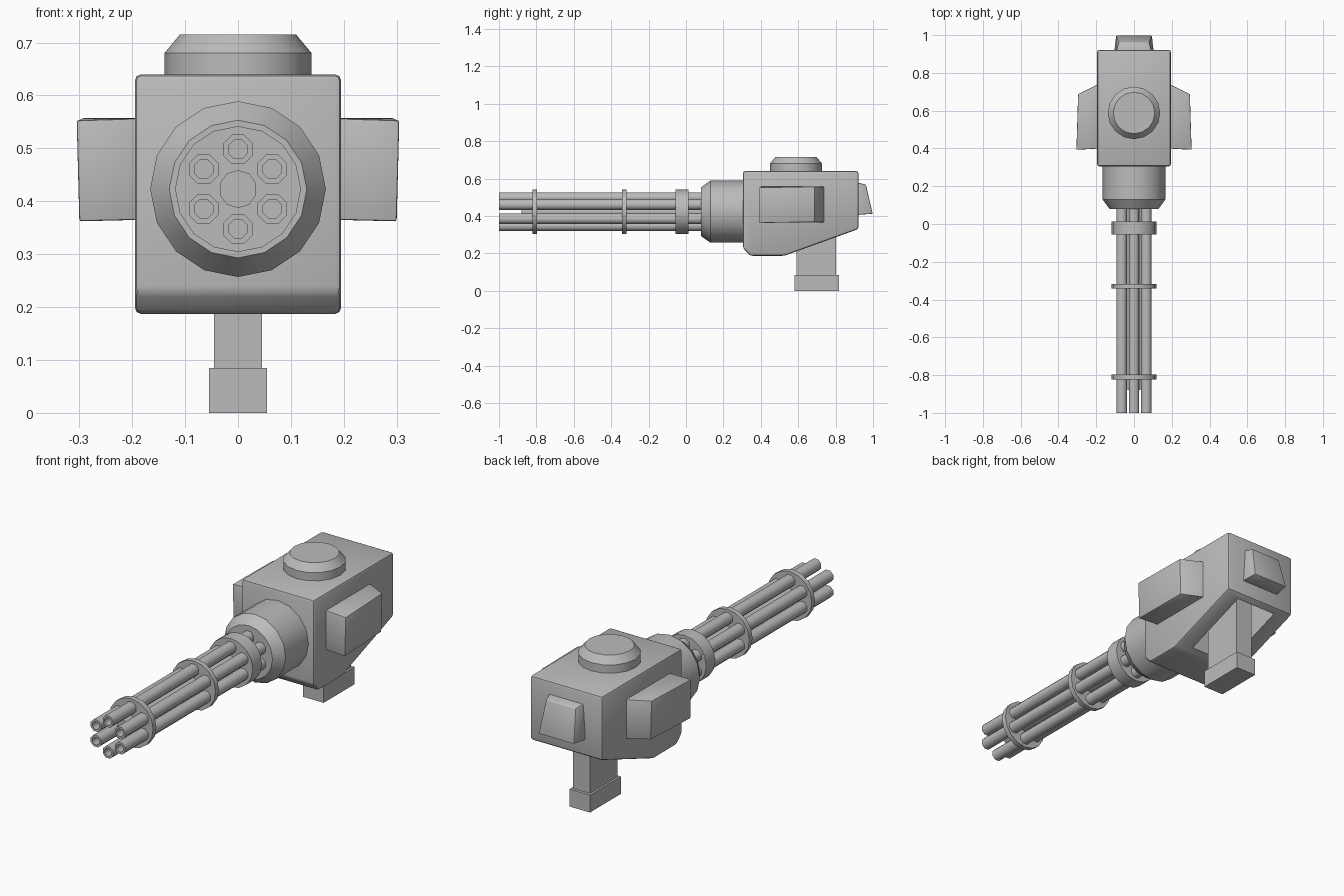
import bpy, bmesh, math
from mathutils import Vector, Matrix

if "Cube" in bpy.data.objects:
    bpy.data.objects.remove(bpy.data.objects["Cube"])

metal = bpy.data.materials.new("grey metal")
metal.use_nodes = True
GREY = (0.5, 0.5, 0.5, 1)
metal.diffuse_color = GREY
metal.node_tree.nodes["Principled BSDF"].inputs["Base Color"].default_value = GREY

AXIS_Z = 0.423  # height of the barrel axis


def finish(name, bm, angle=30, bevel=0):
    bmesh.ops.recalc_face_normals(bm, faces=bm.faces)
    if bevel:
        bmesh.ops.bevel(bm, geom=bm.edges[:], offset=bevel, segments=2,
                        affect='EDGES', profile=0.5, clamp_overlap=True)
    mesh = bpy.data.meshes.new(name)
    bm.to_mesh(mesh)
    bm.free()
    obj = bpy.data.objects.new(name, mesh)
    bpy.context.collection.objects.link(obj)
    mesh.materials.append(metal)
    bpy.ops.object.select_all(action='DESELECT')
    obj.select_set(True)
    bpy.context.view_layer.objects.active = obj
    if angle:
        bpy.ops.object.shade_smooth_by_angle(angle=math.radians(angle))
    return obj


def lathe(name, profile, sides, matrix, turn=0.0, angle=30):
    """Turn (radius, height) points round local z, capping both ends."""
    bm = bmesh.new()
    rings = []
    for r, h in profile:
        rings.append([bm.verts.new((r * math.cos(a), r * math.sin(a), h)) for a in
                      (turn + math.tau * i / sides for i in range(sides))])
    for a, b in zip(rings, rings[1:]):
        for i in range(sides):
            j = (i + 1) % sides
            bm.faces.new((a[i], a[j], b[j], b[i]))
    bm.faces.new(rings[0])
    bm.faces.new(rings[-1])
    bm.transform(matrix)
    return finish(name, bm, angle)


def along_y(x=0.0, z=AXIS_Z):
    """Local z becomes world +y."""
    return Matrix.Translation((x, 0, z)) @ Matrix.Rotation(-math.pi / 2, 4, 'X')


def loft(name, start, end, bevel=0, angle=30):
    """Join two matching outlines of 3D points into a closed solid."""
    bm = bmesh.new()
    a = [bm.verts.new(p) for p in start]
    b = [bm.verts.new(p) for p in end]
    n = len(a)
    bm.faces.new(a)
    bm.faces.new(b)
    for i in range(n):
        j = (i + 1) % n
        bm.faces.new((a[i], a[j], b[j], b[i]))
    return finish(name, bm, angle, bevel)


def rect(hx, y0, y1, z):
    return [(-hx, y0, z), (hx, y0, z), (hx, y1, z), (-hx, y1, z)]


# Main body: side profile swept across the width
side = [(.305, .64), (.922, .64), (.922, .33), (.525, .187), (.345, .187), (.305, .228)]
body = loft("body", [(-.195, y, z) for y, z in side], [(.195, y, z) for y, z in side], bevel=.012)

# Well in the underside that the grip comes out of
cutter = loft("grip_well_cutter", rect(.11, .56, .89, .1), rect(.11, .56, .89, .56), angle=0)
cutter.hide_render = True
cutter.hide_viewport = True
cutter.display_type = 'WIRE'
well = body.modifiers.new("grip well", 'BOOLEAN')
well.operation = 'DIFFERENCE'
well.solver = 'EXACT'
well.object = cutter

# Grip and its foot
loft("grip", rect(.045, .592, .803, .08), rect(.045, .592, .803, .57))
loft("grip_foot", rect(.055, .58, .817, 0), rect(.055, .58, .817, .085))

# Round cap on top
lathe("top_cap", [(.139, .63), (.139, .68), (.11, .715)], 16,
      Matrix.Translation((0, .588, 0)))

# Side pods, mirrored
for label, s in (("left", 1), ("right", -1)):
    inner = [(s * .18, y, z) for y, z in ((.4, .365), (.745, .365), (.745, .557), (.4, .557))]
    outer = [(s * .3, .393, .362), (s * .291, .687, .368),
             (s * .296, .687, .557), (s * .305, .393, .553)]
    loft(label + "_side_pod", inner, outer, bevel=.004)

# Sloped block on the back
loft("back_block",
     [(-.105, .91, .405), (.105, .91, .405), (.095, .91, .58), (-.095, .91, .58)],
     [(-.095, .998, .412), (.095, .998, .412), (.08, .962, .568), (-.08, .962, .568)], bevel=.005)

# Barrel housing
lathe("barrel_housing", [(.13, .08), (.166, .13), (.166, .32)], 16, along_y())

# Rings that hold the barrels
for name, y0, y1 in (("front_ring", -.822, -.797), ("middle_ring", -.342, -.317),
                     ("rear_ring", -.056, .014)):
    lathe(name, [(.119, y0), (.119, y1)], 16, along_y())

# Central spindle and the six hollow barrels
lathe("spindle", [(.036, -.88), (.036, .1)], 10, along_y(), math.pi / 10, 50)
for i in range(6):
    a = math.pi / 2 + i * math.pi / 3
    place = along_y(.075 * math.cos(a), AXIS_Z + .075 * math.sin(a))
    lathe(f"barrel_{i + 1}", [(.03, .1), (.03, -1), (.019, -1), (.019, -.88)],
          8, place, math.pi / 8, 50)
